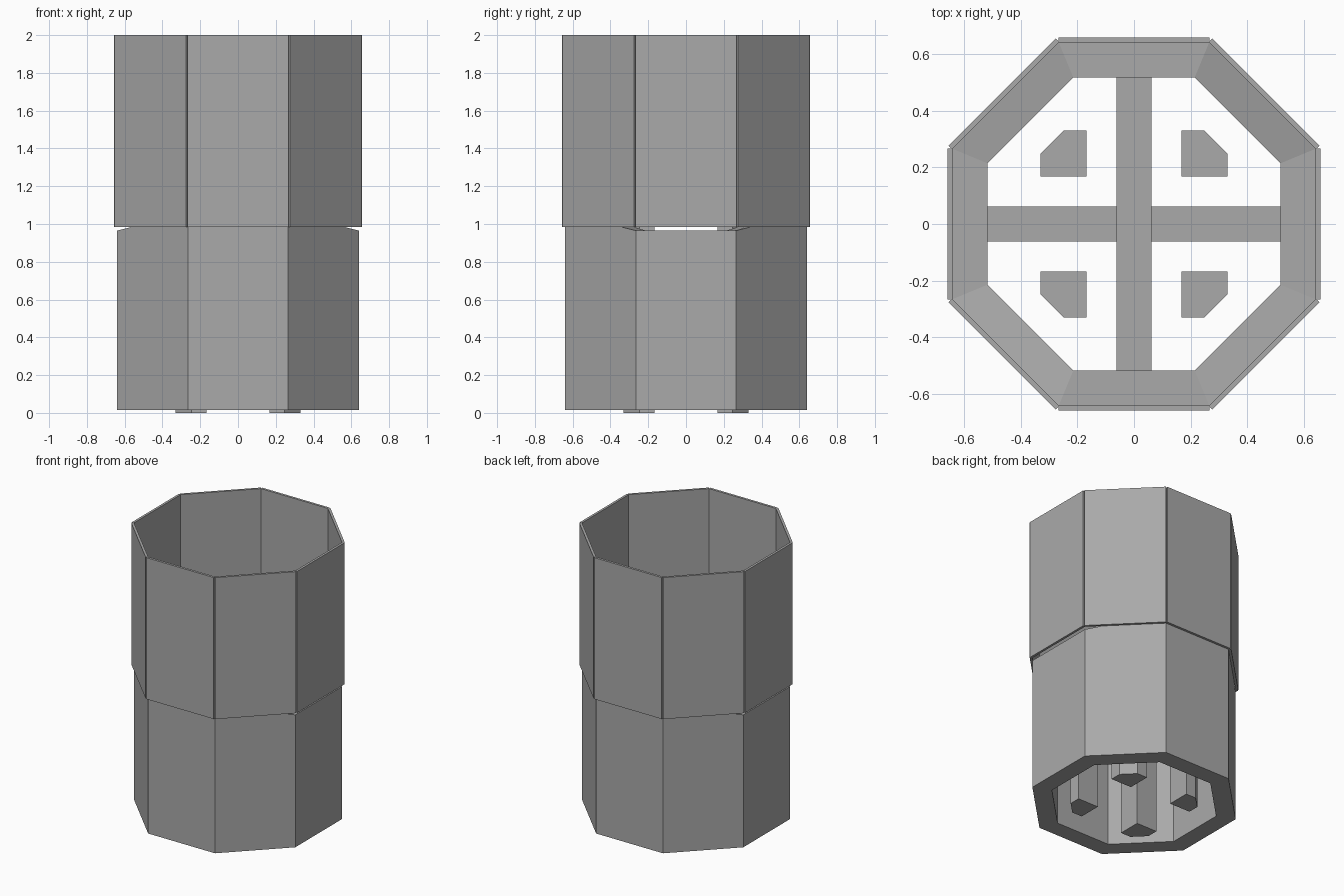
import bpy, bmesh, math
from mathutils import Matrix

default = bpy.data.objects.get("Cube")
if default:
    bpy.data.objects.remove(default, do_unlink=True)

GREY = (0.40, 0.40, 0.40, 1.0)
mat = bpy.data.materials.new("plain grey")
mat.use_nodes = True
mat.diffuse_color = GREY
mat.node_tree.nodes["Principled BSDF"].inputs["Base Color"].default_value = GREY


def finish(name, bm):
    bmesh.ops.recalc_face_normals(bm, faces=bm.faces)
    mesh = bpy.data.meshes.new(name)
    bm.to_mesh(mesh)
    bm.free()
    mesh.materials.append(mat)
    obj = bpy.data.objects.new(name, mesh)
    bpy.context.collection.objects.link(obj)
    return obj


def box(name, lo, hi, angle=0.0):
    bm = bmesh.new()
    bmesh.ops.create_cube(bm, size=1)
    for v in bm.verts:
        v.co = [lo[i] + (v.co[i] + 0.5) * (hi[i] - lo[i]) for i in range(3)]
    bm.transform(Matrix.Rotation(angle, 4, "Z"))
    return finish(name, bm)


def prism(name, outline, z0, z1):
    bm = bmesh.new()
    base = bm.faces.new([bm.verts.new((x, y, z0)) for x, y in outline])
    top = bmesh.ops.extrude_face_region(bm, geom=[base])["geom"]
    verts = [g for g in top if isinstance(g, bmesh.types.BMVert)]
    bmesh.ops.translate(bm, verts=verts, vec=(0, 0, z1 - z0))
    return finish(name, bm)


# Octagonal base wall: rim is lower on the two sides than at front and back
OUTER, INNER, FLOOR = 0.64, 0.517, 0.015
SIDE_RIM, FRONT_RIM = 0.965, 1.06
bm = bmesh.new()
loops = []
for apothem, is_top in ((OUTER, 0), (OUTER, 1), (INNER, 1), (INNER, 0)):
    radius = apothem / math.cos(math.pi / 8)
    loop = []
    for i in range(8):
        a = math.pi / 8 + i * math.pi / 4
        x, y = radius * math.cos(a), radius * math.sin(a)
        rim = SIDE_RIM if abs(x) > abs(y) else FRONT_RIM
        loop.append(bm.verts.new((x, y, rim if is_top else FLOOR)))
    loops.append(loop)
for k in range(4):
    a, b = loops[k], loops[(k + 1) % 4]
    for i in range(8):
        j = (i + 1) % 8
        bm.faces.new((a[i], a[j], b[j], b[i]))
finish("base_wall", bm)

# Eight thin upper panels with open corners
for i in range(8):
    box(f"upper_panel_{i + 1}", (0.64, -0.267, 0.985), (0.657, 0.267, 2.0), i * math.pi / 4)

# Cross bars under the rim
box("long_cross_bar", (-0.062, -INNER, 0.84), (0.062, INNER, 0.963))
for side, s in (("left", 1), ("right", -1)):
    x0, x1 = sorted((s * 0.062, s * INNER))
    box(f"{side}_cross_bar", (x0, -0.062, 0.84), (x1, 0.062, 0.95))

# Four inner posts, each with its outward corner cut off
N, F, C = 0.167, 0.33, 0.247
for sx, side in ((1, "left"), (-1, "right")):
    for sy, end in ((1, "back"), (-1, "front")):
        shape = [(N, N), (F, N), (F, C), (C, F), (N, F)]
        prism(f"{end}_{side}_post", [(sx * x, sy * y) for x, y in shape], 0.0, 1.0)
